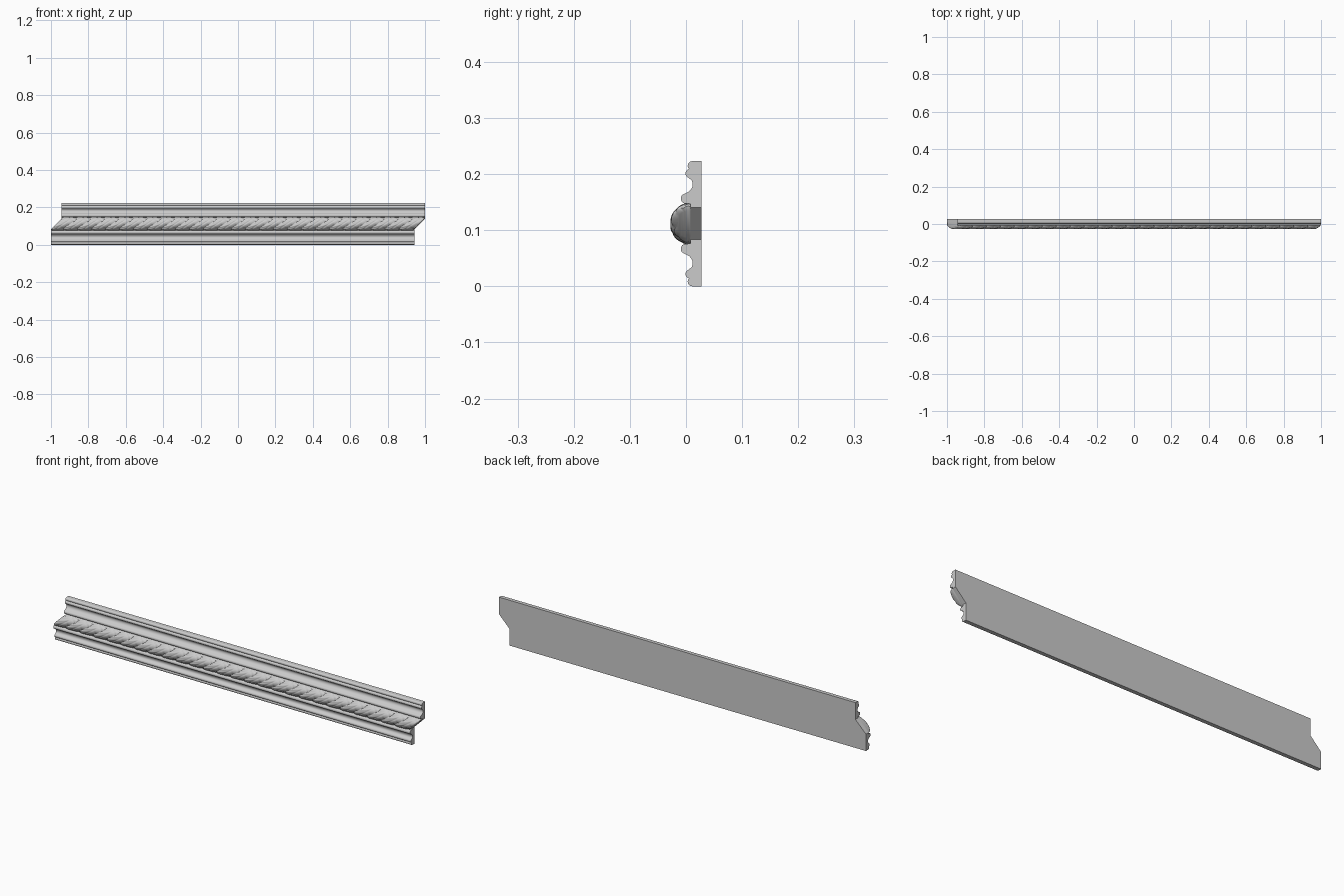
import bpy, bmesh, math

if "Cube" in bpy.data.objects:
    bpy.data.objects.remove(bpy.data.objects["Cube"])

H = 0.223            # total height
MID = H / 2
Z0, Z1 = 0.083, 0.140   # start / end of the 45 degree step at both ends
STEP = 0.057
LEN = 2 - STEP


def shift(z):
    """Sideways offset of the moulding at height z."""
    return STEP * min(1, max(0, (z - Z0) / (Z1 - Z0)))


def arc(cy, cz, r, a0, a1, n):
    """Bead bulging to the front (-y); angles measured from -y towards +z."""
    out = []
    for i in range(n + 1):
        a = math.radians(a0 + (a1 - a0) * i / n)
        out.append((cy - r * math.cos(a), cz + r * math.sin(a)))
    return out


def finish(bm, name, angle):
    bmesh.ops.recalc_face_normals(bm, faces=bm.faces)
    me = bpy.data.meshes.new(name)
    bm.to_mesh(me)
    bm.free()
    ob = bpy.data.objects.new(name, me)
    bpy.context.collection.objects.link(ob)
    bpy.ops.object.select_all(action='DESELECT')
    ob.select_set(True)
    bpy.context.view_layer.objects.active = ob
    bpy.ops.object.shade_smooth_by_angle(angle=math.radians(angle))
    return ob


# Moulding: half profile (y, z) from the bottom up to the step, then mirrored
half = [(0.028, 0.0)]
half += arc(0.011, 0.008, 0.008, -90, 45, 7)
half += arc(0.007, 0.022, 0.008, -60, 70, 7)
half += [(0.0075, 0.032), (0.0105, 0.035), (0.0120, 0.039), (0.0118, 0.044),
         (0.0098, 0.049), (0.006, 0.0535), (0.001, 0.0565), (-0.004, 0.0585),
         (-0.0075, 0.061), (-0.0093, 0.065), (-0.0090, 0.069),
         (-0.0070, 0.073), (-0.003, 0.0755), (0.008, 0.076)]
half += [(0.008, Z0), (0.028, Z0)]
upper = [(y, H - z) for y, z in half]
upper = [(y, Z1 if abs(z - (H - Z0)) < 1e-6 else z) for y, z in upper]

bm = bmesh.new()


def column(points, x):
    return [bm.verts.new((x + shift(z), y, z)) for y, z in points]


ends = [(column(half, x), column(upper, x)) for x in (-1, -1 + LEN)]
for lo, up in ends:
    # lower end, slanted step, upper end
    bm.faces.new(lo)
    bm.faces.new(up)
    bm.faces.new((lo[-2], lo[-1], up[-1], up[-2]))
loops = [lo[:-1] + up[-2::-1] + [up[-1], lo[-1]] for lo, up in ends]
n = len(loops[0])
for i in range(n):
    j = (i + 1) % n
    bm.faces.new((loops[0][i], loops[0][j], loops[1][j], loops[1][i]))
finish(bm, "moulding", 40)

# Leaf rope: half-round band with slanted, lobed leaves
LEAVES, PER, ROWS = 26, 24, 36
COLS = LEAVES * PER
pitch = LEN / LEAVES
CUT = 0.010


def relief(s, t):
    """Relative radius of the carved band at length s, angle t."""
    u = t / math.pi
    p = s / pitch + 0.14 * math.sin(2 * t)
    f = p - math.floor(p)
    belly = math.sin(math.pi * f ** 0.8) ** 0.6
    side = abs(f - 0.5) * 2
    lobes = abs(math.sin(math.pi * (5 * u + 0.9 * side)))
    vein = math.exp(-((f - 0.5) / 0.07) ** 2)
    r = 0.83 + 0.15 * belly - 0.07 * (1 - lobes) ** 2 * (0.3 + side) - 0.05 * vein
    d = min(s, LEN - s)
    if d < CUT:
        r *= 0.72 + 0.28 * math.sqrt(max(0, 1 - (1 - d / CUT) ** 2))
    return r


bm = bmesh.new()
grid = []
for i in range(COLS + 1):
    s = LEN * i / COLS
    row = []
    for k in range(ROWS + 1):
        t = math.pi * k / ROWS
        r = relief(s, t)
        z = MID - 0.0385 * r * math.cos(t)
        y = 0.008 - 0.0375 * r * math.sin(t)
        row.append(bm.verts.new((-1 + s + shift(z), max(y, -0.028), z)))
    grid.append(row)
for a, b in zip(grid, grid[1:]):
    for k in range(ROWS):
        bm.faces.new((a[k], a[k + 1], b[k + 1], b[k]))
# end caps as strips across the half round
for row in (grid[0], grid[-1]):
    for k in range(ROWS // 2):
        q = [row[k], row[k + 1], row[ROWS - k - 1], row[ROWS - k]]
        if k == ROWS // 2 - 1:
            q = [row[k], row[k + 1], row[ROWS - k]]
        bm.faces.new(q)
finish(bm, "leaf_rope", 45)
